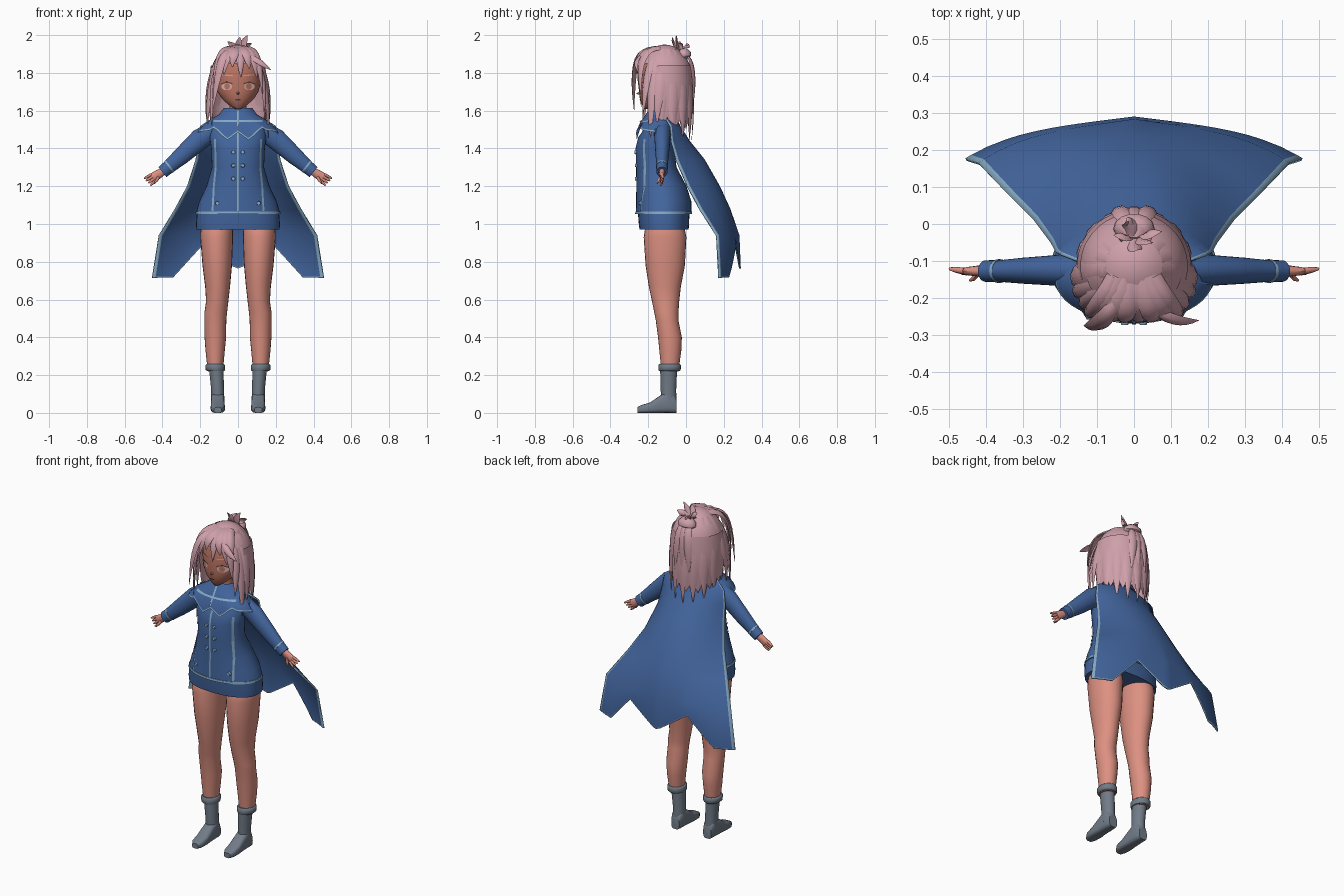
import bpy, bmesh, math, random
from mathutils import Vector as V

if "Cube" in bpy.data.objects:
    bpy.data.objects.remove(bpy.data.objects["Cube"])
random.seed(4)
X, Y, Z = V((1, 0, 0)), V((0, 1, 0)), V((0, 0, 1))

def material(name, rgb):
    m = bpy.data.materials.new(name)
    m.diffuse_color = (*rgb, 1)
    m.use_nodes = True
    m.node_tree.nodes["Principled BSDF"].inputs["Base Color"].default_value = m.diffuse_color
    return m

blue = material("coat blue", (.055, .13, .34))
trim = material("pale blue trim", (.24, .40, .55))
skin = material("leg skin", (.72, .28, .22))
face = material("face skin", (.48, .17, .12))
pink = material("hair pink", (.62, .35, .40))
grey = material("boot grey", (.165, .20, .245))
eyec = material("eye light", (.72, .45, .42))
dark = material("dark line", (.12, .05, .05))

def finish(name, bm, mats, angle=50):
    bmesh.ops.recalc_face_normals(bm, faces=bm.faces[:])
    me = bpy.data.meshes.new(name)
    bm.to_mesh(me)
    bm.free()
    ob = bpy.data.objects.new(name, me)
    bpy.context.collection.objects.link(ob)
    for m in mats:
        me.materials.append(m)
    bpy.ops.object.select_all(action='DESELECT')
    ob.select_set(True)
    bpy.context.view_layer.objects.active = ob
    bpy.ops.object.shade_smooth_by_angle(angle=math.radians(angle))
    return ob

def add_tube(bm, rings, u, v, n=24, p=1.0, caps=True):
    """Loft elliptical rings (centre, ra, rb) spanned by u and v."""
    loops = []
    for c, ra, rb in rings:
        loop = []
        for i in range(n):
            t = math.tau * i / n
            a, b = math.cos(t), math.sin(t)
            a, b = math.copysign(abs(a) ** p, a), math.copysign(abs(b) ** p, b)
            loop.append(bm.verts.new(V(c) + u * (ra * a) + v * (rb * b)))
        loops.append(loop)
    for k in range(len(loops) - 1):
        for i in range(n):
            j = (i + 1) % n
            bm.faces.new((loops[k][i], loops[k][j], loops[k + 1][j], loops[k + 1][i]))
    if caps:
        bm.faces.new(loops[0])
        bm.faces.new(loops[-1])
    return loops

def tube(name, rings, mat, u=X, v=Y, n=24, p=1.0):
    bm = bmesh.new()
    add_tube(bm, rings, u, v, n, p)
    return finish(name, bm, [mat])

def upright(rings):
    return [((0, cy, z), rx, ry) for z, rx, ry, cy in rings]

def front_y(rings, x, z):
    """y of the front of a lofted body at x, z."""
    for a, b in zip(rings, rings[1:]):
        if a[0] <= z <= b[0]:
            t = (z - a[0]) / (b[0] - a[0])
            rx, ry, cy = (a[i] + (b[i] - a[i]) * t for i in (1, 2, 3))
            return cy - ry * math.sqrt(max(0, 1 - (x / rx) ** 2))
    return rings[-1][3]

def line(name, pts, w, rings, mat, off=.005, steps=8):
    """Thin stripe following the front surface through (x, z) points."""
    bm = bmesh.new()
    prev = None
    for (x0, z0), (x1, z1) in zip(pts, pts[1:]):
        d = V((x1 - x0, z1 - z0)).normalized() * w / 2
        for s in range(steps + 1):
            t = s / steps
            x, z = x0 + (x1 - x0) * t, z0 + (z1 - z0) * t
            row = [bm.verts.new((px, front_y(rings, px, pz) - off, pz))
                   for px, pz in ((x - d.y, z + d.x), (x + d.y, z - d.x))]
            if prev:
                bm.faces.new((prev[0], prev[1], row[1], row[0]))
            prev = row
    return finish(name, bm, [mat])

def disc(name, x, z, rx, rz, rings, mat, off):
    bm = bmesh.new()
    pts = [(x + rx * math.cos(math.tau * i / 14), z + rz * math.sin(math.tau * i / 14)) for i in range(14)]
    bm.faces.new([bm.verts.new((a, front_y(rings, a, b) - off, b)) for a, b in pts])
    return finish(name, bm, [mat])

# Coat body and skirt
coat = [(1.06, .222, .147, -.118), (1.12, .205, .146, -.118), (1.2, .167, .133, -.13), (1.3, .138, .107, -.157),
        (1.4, .142, .102, -.165), (1.46, .15, .092, -.16), (1.52, .14, .07, -.14), (1.58, .075, .05, -.12)]
tube("coat", upright(coat), blue, n=40)
tube("skirt", upright([(.97, .22, .13, -.116), (1.0, .222, .133, -.117), (1.065, .217, .137, -.118)]), blue, n=40, p=.85)
tube("coat_hem", upright([(1.053, .226, .151, -.118), (1.066, .224, .15, -.118)]), trim, n=40)

# Coat front stripes and buttons
line("front_seam", [(0, 1.07), (0, 1.57)], .01, coat, trim)
for s in (-1, 1):
    line("side_stripe", [(s * .135, 1.07), (s * .128, 1.2), (s * .118, 1.3), (s * .122, 1.45)], .01, coat, trim)
    for x, z in ((.025, 1.24), (.025, 1.31), (.025, 1.38), (.11, 1.11)):
        y = front_y(coat, x, z)
        tube("button", [((s * x, y + .005, z), .012, .012), ((s * x, y - .008, z), .009, .009)], trim, X, Z, 10)

# Shoulder capelet with pointed, trimmed hem
bm = bmesh.new()
cl = [(1.615, .075, .062, -.13), (1.58, .1, .078, -.135), (1.54, .17, .096, -.145), (1.505, .21, .112, -.15),
      (1.495, .213, .114, -.15)]
loops = add_tube(bm, upright(cl), X, Y, 48, caps=False)
for loop in loops[-2:]:
    for i in range(48):
        d = abs(i - 36)
        loop[i].co.z += (-.01, -.03, -.05, -.03, -.005, .012)[d] if d < 6 else -.002 * (d - 6)
bm.faces.ensure_lookup_table()
for f in bm.faces[-48:]:
    f.material_index = 1
finish("capelet", bm, [blue, trim])
cl = cl[::-1]
line("yoke_stripe", [(-.13, 1.545), (.13, 1.545)], .009, cl, trim, .005, 16)
line("capelet_opening", [(0, 1.5), (0, 1.6)], .01, cl + [(1.62, .075, .062, -.13)], trim)

# Long flared cape: rows of height, half width, centre y, edge y
rows = [(1.58, .10, -.06, -.12), (1.52, .2, -.03, -.08), (1.44, .212, .02, -.075), (1.34, .225, .10, -.05),
        (1.2, .27, .18, .01), (1.08, .335, .235, .075), (.94, .42, .283, .165), (.72, .455, .29, .177)]
hem = [(0, .765), (.06, .775), (.42, .885), (.76, .717), (1, .715)]

def hem_z(a):
    for (a0, z0), (a1, z1) in zip(hem, hem[1:]):
        if a <= a1:
            return z0 + (z1 - z0) * (a - a0) / (a1 - a0)
    return hem[-1][1]

us = [0, .06, .14, .24, .33, .42, .5, .6, .68, .76, .87, .965, 1]
us = [-u for u in us[:0:-1]] + us
bm = bmesh.new()
grid = []
for k, (z, w, yc, ye) in enumerate(rows + [rows[-1]]):
    row = []
    for u in us:
        a = abs(u)
        bow = a ** 2.2 if k < 6 else .5 * a + .5 * a ** 4
        row.append(bm.verts.new((u * w, yc + (ye - yc) * bow, z if k < 7 else hem_z(a) + (.006 if k == 7 else 0))))
    grid.append(row)
for k in range(len(grid) - 1):
    for i in range(len(us) - 1):
        f = bm.faces.new((grid[k][i], grid[k][i + 1], grid[k + 1][i + 1], grid[k + 1][i]))
        f.material_index = int(i in (0, len(us) - 2) or k == 7)
cape = finish("cape", bm, [blue, trim])
mod = cape.modifiers.new("thickness", 'SOLIDIFY')
mod.thickness = .008

# Arms, hands, legs and boots, one set per side
def limb(s, rings):
    return [((s * c[0], c[1], c[2]), a, b) for c, a, b in rings]

for s in (-1, 1):
    u = V((s * .62, 0, .78))
    tube("sleeve", limb(s, [((.13, -.125, 1.495), .05, .045), ((.2, -.125, 1.45), .056, .042),
         ((.3, -.126, 1.36), .046, .035), ((.375, -.127, 1.295), .035, .028)]), blue, u, Y)
    tube("cuff", limb(s, [((.362, -.127, 1.306), .036, .03), ((.4, -.127, 1.275), .034, .029)]), blue, u, Y)
    tube("cuff_trim", limb(s, [((.36, -.127, 1.308), .038, .032), ((.367, -.127, 1.302), .038, .032)]), trim, u, Y)
    bm = bmesh.new()
    add_tube(bm, limb(s, [((.39, -.127, 1.283), .02, .016), ((.42, -.127, 1.265), .024, .015),
             ((.45, -.127, 1.245), .026, .011)]), u, Y, 12)
    for k in range(4):
        a = V((s * .445, -.127, 1.247)) + u * (.02 - .013 * k)
        e = a + V((s * (.04 - .003 * k), -.004 * k + .006, -.022 - .002 * k))
        add_tube(bm, [(a, .0085, .009), (a.lerp(e, .6), .0075, .008), (e, .004, .004)], u, Y, 8)
    add_tube(bm, limb(s, [((.42, -.132, 1.25), .01, .01), ((.432, -.146, 1.23), .008, .008),
             ((.443, -.152, 1.215), .003, .003)]), u, Y, 8)
    finish("hand", bm, [skin])
    tube("leg", limb(s, [((.113, -.112, 1.02), .07, .09), ((.113, -.112, .975), .085, .105), ((.113, -.111, .93), .087, .113),
         ((.11, -.11, .78), .078, .104), ((.108, -.112, .67), .066, .085), ((.11, -.108, .59), .059, .072),
         ((.118, -.104, .53), .06, .064), ((.12, -.1, .49), .058, .06), ((.12, -.085, .4), .057, .063),
         ((.121, -.083, .33), .051, .058), ((.12, -.085, .22), .04, .045)]), skin)
    tube("boot_shaft", limb(s, [((.107, -.09, .04), .035, .04), ((.108, -.093, .12), .034, .041),
         ((.115, -.092, .235), .038, .045)]), grey)
    tube("boot_cuff", limb(s, [((.118, -.088, .222), .046, .055), ((.12, -.087, .228), .051, .059),
         ((.12, -.087, .252), .052, .06), ((.12, -.087, .26), .045, .054)]), grey)
    tube("boot_foot", [((s * .107, y, t / 2), w, t / 2) for y, w, t in
         ((-.05, .027, .07), (-.065, .033, .1), (-.1, .036, .115), (-.14, .036, .09), (-.19, .038, .055),
          (-.235, .034, .042), (-.258, .02, .03))], grey, X, Z, 20, .6)

# Neck, head and face
tube("neck", upright([(1.54, .05, .045, -.12), (1.66, .042, .042, -.12)]), face)
head = [(1.608, .014, .012, -.205), (1.625, .042, .045, -.185), (1.66, .083, .085, -.158), (1.7, .108, .105, -.143),
        (1.76, .123, .115, -.13), (1.83, .122, .115, -.125), (1.89, .09, .09, -.12), (1.925, .03, .03, -.12)]
tube("head", upright(head), face, n=36)
tube("nose", [((0, -.235, 1.695), .012, .012), ((0, -.262, 1.69), .002, .002)], face, X, Z, 8)
line("mouth", [(-.014, 1.658), (.014, 1.658)], .006, head, dark)
for s in (-1, 1):
    disc("eye", s * .06, 1.728, .029, .02, head, eyec, .004)
    disc("iris", s * .058, 1.729, .015, .017, head, face, .007)
    line("eyelash", [(s * .03, 1.743), (s * .06, 1.752), (s * .09, 1.74)], .006, head, dark, .007)
    line("eyebrow", [(s * .028, 1.785), (s * .085, 1.79)], .006, head, pink)

# Hair cap, open over the face
bm = bmesh.new()
bmesh.ops.create_uvsphere(bm, u_segments=32, v_segments=20, radius=1)
for v in bm.verts:
    v.co = V((v.co.x * .148, v.co.y * .147 - .113, v.co.z * .185 + 1.765))
cut = [f for f in bm.faces if (lambda c: c.z < 1.74 or (c.y < -.15 and c.z < 1.85))(f.calc_center_median())]
bmesh.ops.delete(bm, geom=cut, context='FACES')
finish("hair_cap", bm, [pink])

def lock(bm, p0, p1, p2, w, start=.6, thick=.009):
    """Flat tapered strand along a quadratic curve."""
    p0, p1, p2 = V(p0), V(p1), V(p2)
    pts = [p0 * (1 - t) ** 2 + p1 * 2 * t * (1 - t) + p2 * t * t for t in (i / 8 for i in range(9))]
    loops = []
    for i, c in enumerate(pts):
        t = i / 8
        d = (pts[min(i + 1, 8)] - pts[max(i - 1, 0)]).normalized()
        out = V((c.x, c.y + .113, (c.z - 1.77) * .5))
        side = d.cross(out).normalized()
        out = side.cross(d)
        k = max(.04, (start + (1 - start) * min(1, t * 2.5)) * (1 - t ** 4))
        loops.append([bm.verts.new(c + side * (w * k * a) + out * (thick * k * b))
                      for a, b in ((1, -.8), (.45, .6), (-.45, .6), (-1, -.8), (0, -.4))])
    for a, b in zip(loops, loops[1:]):
        for i in range(5):
            bm.faces.new((a[i], a[(i + 1) % 5], b[(i + 1) % 5], b[i]))

def around(deg, z, r):
    a = math.radians(deg)
    return (.148 * r * math.sin(a), -.113 - .145 * r * math.cos(a), z)

# Smooth back hair sheet with a jagged hem, and overlapping strands
bm = bmesh.new()
sheet = []
for k, (z, r) in enumerate(((1.84, .97), (1.76, 1.04), (1.68, 1.05), (1.6, 1.02), (1.5, .95))):
    sheet.append([bm.verts.new(around(d, z + (0 if k < 4 else .035 * (i % 2) + .0006 * max(0, abs(d - 180) - 35)), r))
                  for i, d in enumerate(range(75, 286, 7))])
for a, b in zip(sheet, sheet[1:]):
    for i in range(len(a) - 1):
        bm.faces.new((a[i], a[i + 1], b[i + 1], b[i]))
finish("back_hair", bm, [pink])
bm = bmesh.new()
for deg in range(84, 284, 24):
    back = 1 - abs(deg - 180) / 104
    low = 1.535 - .085 * min(1, back * 2) + random.uniform(-.02, .02)
    lock(bm, around(deg, 1.925, .5), around(deg, 1.83, 1.24), around(deg, low, .98), .042, .55)
for s in (-1, 1):
    lock(bm, around(s * 58, 1.92, .5), around(s * 66, 1.8, 1.3), around(s * 64, 1.48 - .025 * s, 1.2), .03)
    lock(bm, around(s * 46, 1.92, .5), around(s * 56, 1.82, 1.32), around(s * 50, 1.55 + .03 * s, 1.22), .026)
    lock(bm, around(s * 76, 1.92, .55), around(s * 80, 1.78, 1.27), around(s * 76, 1.53, 1.15), .036)
finish("long_hair", bm, [pink], 50)

# Fringe, sweeping from a parting
bm = bmesh.new()
for x, z, w in ((-.132, 1.62, .024), (-.112, 1.69, .028), (-.075, 1.79, .034), (-.03, 1.83, .032), (.015, 1.775, .026),
                (.06, 1.82, .034), (.1, 1.77, .032), (.13, 1.68, .026)):
    lock(bm, (x * .45, -.14, 1.935), (x * .95, -.275, 1.935), (x, -.265 + 1.6 * x * x, z), w, .8)
lock(bm, (.05, -.23, 1.9), (.11, -.28, 1.87), (.175, -.26, 1.815), .02)
lock(bm, (-.05, -.21, 1.92), (-.10, -.30, 1.92), (-.135, -.275, 1.6), .026)
finish("fringe", bm, [pink], 50)

# Small tied bun and upright tufts at the crown
tube("hair_bun", [((0, -.03, 1.865), .035, .025), ((0, -.012, 1.89), .056, .04), ((0, -.01, 1.91), .053, .038),
     ((0, -.015, 1.93), .03, .022)], pink, X, Y, 14)
bm = bmesh.new()
for x0, x1, y, z in ((-.02, -.055, -.03, 1.965), (.0, .01, -.07, 1.99), (.02, .05, -.05, 2.0), (.03, .075, -.02, 1.955),
                     (-.01, -.02, .015, 1.95)):
    lock(bm, (x0, -.04, 1.92), (x0, y, 1.95), (x1, y, z), .02, .8)
for x in (-.04, 0, .04):
    lock(bm, (x * .4, .0, 1.9), (x, .06, 1.86), (x * 1.2, .037, 1.62), .028)
finish("hair_tufts", bm, [pink], 50)
